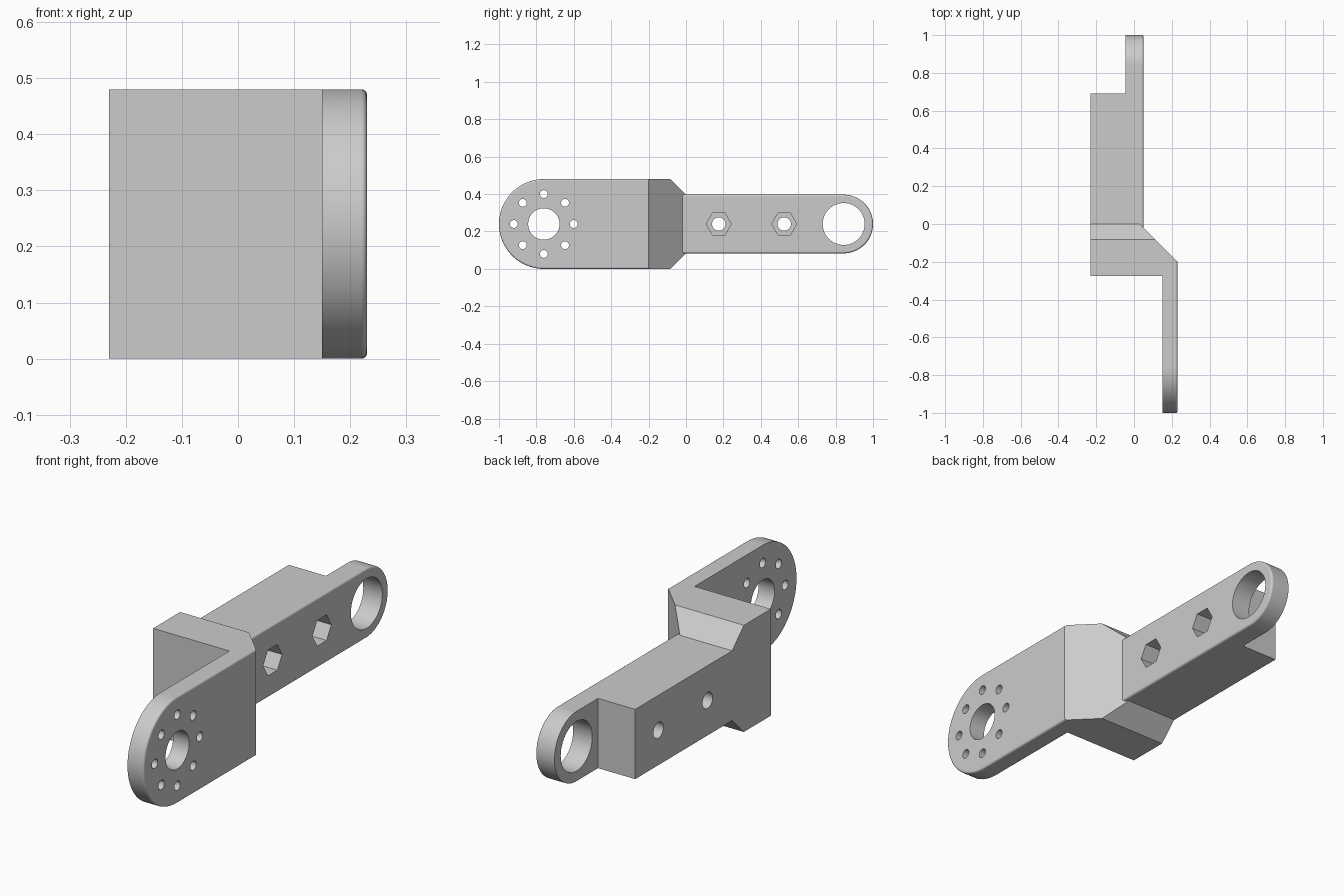
import bpy, bmesh
from math import cos, sin, pi, radians

if "Cube" in bpy.data.objects:
    bpy.data.objects.remove(bpy.data.objects["Cube"], do_unlink=True)

MID = 0.24      # height of the centre line
WIDE = 0.24     # half height of the front arm
SLIM = 0.157    # half height of the rear arm

grey = bpy.data.materials.new("plain grey")
grey.use_nodes = True
grey.diffuse_color = (0.6, 0.6, 0.6, 1)
grey.node_tree.nodes["Principled BSDF"].inputs["Base Color"].default_value = (0.6, 0.6, 0.6, 1)


def arc(cy, r, start, end, n):
    """Points on an arc in the side plane."""
    return [(cy + r * cos(start + (end - start) * i / n),
             MID + r * sin(start + (end - start) * i / n)) for i in range(n + 1)]


def prism(name, outline, lo, hi, axis="x", round_edge=0):
    """Extrude an outline along x or z, optionally rounding the rim at the high end."""
    bm = bmesh.new()
    place = (lambda p, d: (d, p[0], p[1])) if axis == "x" else (lambda p, d: (p[0], p[1], d))
    a = [bm.verts.new(place(p, lo)) for p in outline]
    b = [bm.verts.new(place(p, hi)) for p in outline]
    bm.faces.new(a)
    top = bm.faces.new(b)
    for i in range(len(a)):
        j = (i + 1) % len(a)
        bm.faces.new((a[i], a[j], b[j], b[i]))
    bmesh.ops.recalc_face_normals(bm, faces=bm.faces[:])
    if round_edge:
        bmesh.ops.bevel(bm, geom=list(top.edges), offset=round_edge, segments=4,
                        profile=0.5, affect='EDGES')
    mesh = bpy.data.meshes.new(name)
    bm.to_mesh(mesh)
    bm.free()
    mesh.materials.append(grey)
    ob = bpy.data.objects.new(name, mesh)
    bpy.context.collection.objects.link(ob)
    return ob


def activate(ob):
    bpy.ops.object.select_all(action='DESELECT')
    ob.select_set(True)
    bpy.context.view_layer.objects.active = ob


def combine(ob, tool, operation):
    """Apply a boolean and discard the tool."""
    mod = ob.modifiers.new("boolean", 'BOOLEAN')
    mod.operation, mod.solver, mod.object = operation, 'EXACT', tool
    tool.hide_render = True
    activate(ob)
    bpy.ops.object.modifier_apply(modifier=mod.name)
    bpy.data.objects.remove(tool, do_unlink=True)


def drill(ob, y, r, n=32, dz=0, lo=-0.4, hi=0.4):
    hole = [(p, q + dz) for p, q in arc(y, r, 0, 2 * pi, n)[:-1]]
    combine(ob, prism("hole_cutter", hole, lo, hi), 'DIFFERENCE')


# Front arm: rounded plate with a stepped block behind it
side = arc(-0.76, WIDE, pi / 2, 3 * pi / 2, 40)
side += [(-0.083, 0), (0, MID - SLIM), (0, MID + SLIM), (-0.083, 2 * MID)]
bracket = prism("link_bracket", side, -0.23, 0.23, round_edge=0.01)
plan = [(-0.3, -0.275), (0.15, -0.275), (0.15, -1.1), (0.3, -1.1),
        (0.3, -0.27), (0, 0.03), (-0.3, 0.03)]
combine(bracket, prism("front_plan", plan, -0.1, 0.6, "z"), 'INTERSECT')

# Rear arm: thick block that thins into a rounded eye
side = arc(0.843, SLIM, -pi / 2, pi / 2, 40)
side += [(-0.06, MID + SLIM), (-0.06, MID - SLIM)]
rear = prism("rear_arm", side, -0.23, 0.05, round_edge=0.01)
plan = [(-0.3, -0.1), (0.1, -0.1), (0.1, 1.1), (-0.045, 1.1), (-0.045, 0.69), (-0.3, 0.69)]
combine(rear, prism("rear_plan", plan, -0.1, 0.6, "z"), 'INTERSECT')

# Eye, bolt holes and hexagonal nut pockets
drill(rear, 0.843, 0.112, 48)
for y in (0.175, 0.525):
    drill(rear, y, 0.036)
    drill(rear, y, 0.067, 6, lo=-0.12)

# Hub bore and ring of screw holes
drill(bracket, -0.76, 0.084, 48, lo=0.1)
for i in range(8):
    a = i * pi / 4
    drill(bracket, -0.76 + 0.16 * cos(a), 0.021, 20, 0.16 * sin(a), lo=0.1)

# Join both arms into one solid
combine(bracket, rear, 'UNION')
activate(bracket)
bpy.ops.object.shade_smooth_by_angle(angle=radians(30))
normals = bracket.modifiers.new("weighted_normals", 'WEIGHTED_NORMAL')
normals.keep_sharp = True
